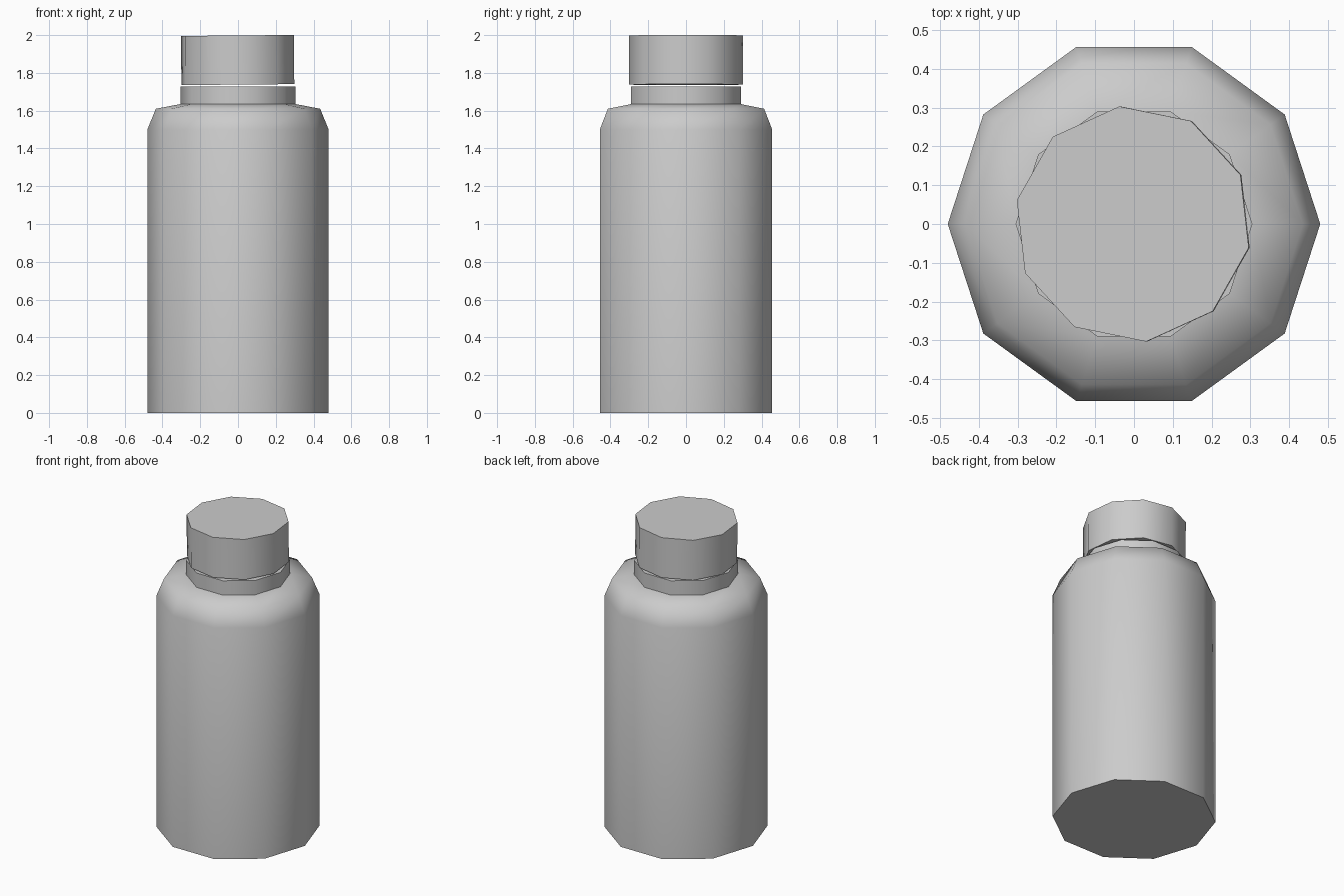
import bpy, bmesh, math

SIDES = 10

cube = bpy.data.objects.get("Cube")
if cube:
    bpy.data.objects.remove(cube, do_unlink=True)

# Single grey plastic
grey = bpy.data.materials.new("grey_plastic")
grey.use_nodes = True
colour = (0.6, 0.6, 0.6, 1)
grey.diffuse_color = colour
grey.node_tree.nodes["Principled BSDF"].inputs["Base Color"].default_value = colour


def turned(name, profile, turn=0.0):
    """Closed ten-sided solid from a (radius, height) profile, bottom to top."""
    bm = bmesh.new()
    rings = []
    for r, z in profile:
        angles = [turn + 2 * math.pi * i / SIDES for i in range(SIDES)]
        rings.append([bm.verts.new((r * math.cos(a), r * math.sin(a), z)) for a in angles])
    for low, high in zip(rings, rings[1:]):
        for i in range(SIDES):
            j = (i + 1) % SIDES
            bm.faces.new((low[i], low[j], high[j], high[i]))
    bm.faces.new(rings[0][::-1])
    bm.faces.new(rings[-1])
    mesh = bpy.data.meshes.new(name)
    bm.to_mesh(mesh)
    bm.free()
    mesh.materials.append(grey)
    obj = bpy.data.objects.new(name, mesh)
    bpy.context.collection.objects.link(obj)
    bpy.ops.object.select_all(action="DESELECT")
    obj.select_set(True)
    bpy.context.view_layer.objects.active = obj
    bpy.ops.object.shade_smooth_by_angle(angle=math.radians(65))
    return obj


# Bottle with rounded shoulder and short neck
turned("bottle_body", [(0.48, 0), (0.48, 1.5), (0.435, 1.61), (0.305, 1.635), (0.305, 1.728)])

# Lid, twisted and resting slightly askew above the neck
lid = turned("lid", [(0.305, -0.13), (0.305, 0.13)], math.radians(-11.5))
lid.location = (-0.002, 0, 1.868)
lid.rotation_euler = (0, math.radians(-0.5), 0)
